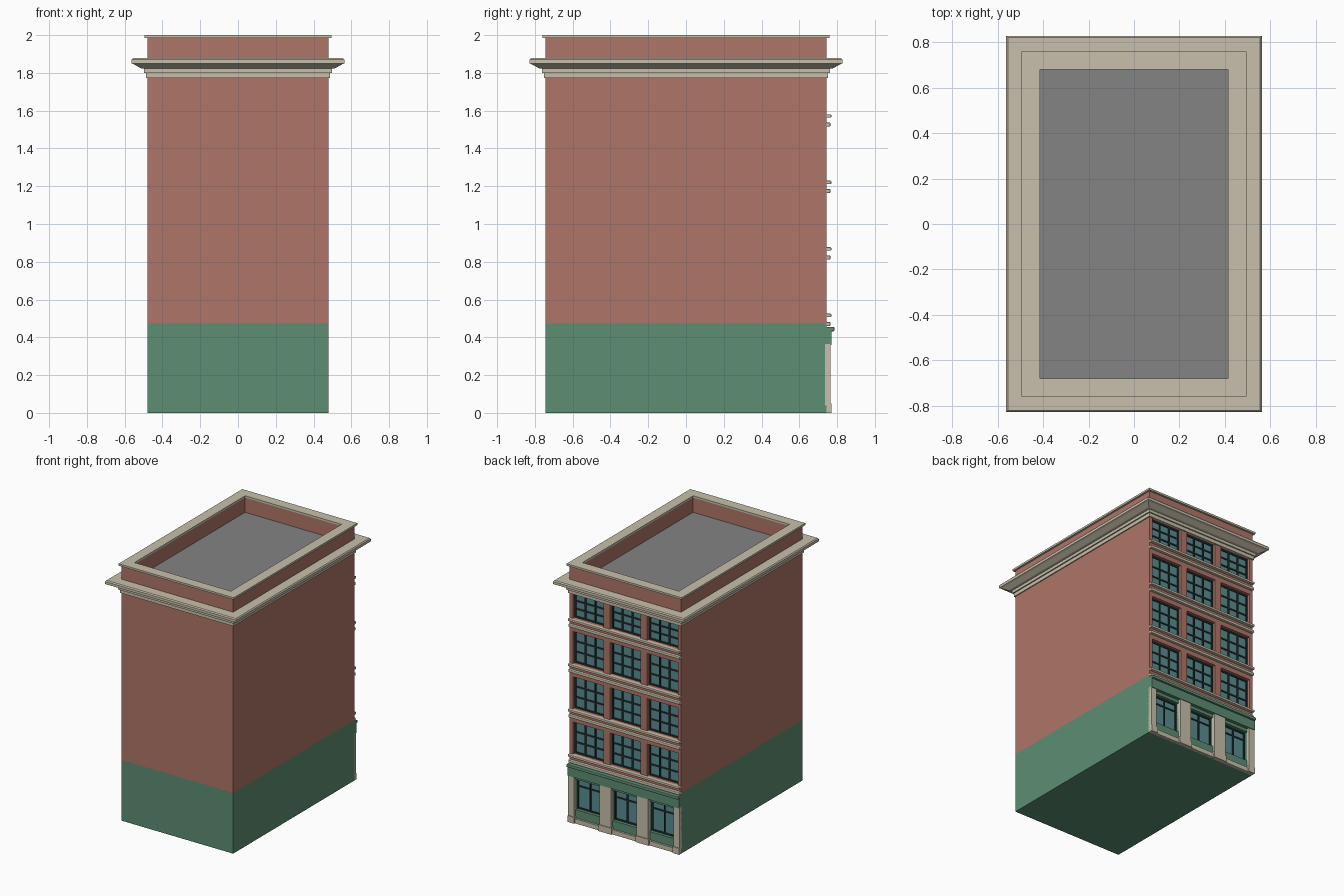
import bpy, bmesh
from mathutils import Matrix, Vector

cube = bpy.data.objects.get("Cube")
if cube:
    bpy.data.objects.remove(cube, do_unlink=True)


def material(name, r, g, b):
    m = bpy.data.materials.new(name)
    m.use_nodes = True
    m.diffuse_color = (r, g, b, 1)
    m.node_tree.nodes["Principled BSDF"].inputs["Base Color"].default_value = (r, g, b, 1)
    return m


BRICK = material("brick red", 0.43, 0.18, 0.138)
GREEN = material("painted green", 0.107, 0.27, 0.17)
STONE = material("cream stone", 0.578, 0.527, 0.413)
ROOF = material("roof grey", 0.23, 0.23, 0.23)
GLASS = material("teal glass", 0.1, 0.27, 0.28)
FRAME = material("dark frame", 0.02, 0.03, 0.032)

HX, HY = 0.48, 0.745          # half width and half depth of the walls
PITCH = 0.32                  # spacing of the window bays
BACK = HY - 0.035             # depth of the window recesses
BAYS = (-PITCH, 0, PITCH)


def make(name, bm, mat):
    bmesh.ops.recalc_face_normals(bm, faces=bm.faces)
    mesh = bpy.data.meshes.new(name)
    bm.to_mesh(mesh)
    bm.free()
    if mat:
        mesh.materials.append(mat)
    obj = bpy.data.objects.new(name, mesh)
    bpy.context.collection.objects.link(obj)
    return obj


def boxes(name, spans, mat):
    """One object of boxes, each given as (x0, x1, y0, y1, z0, z1)."""
    bm = bmesh.new()
    for x0, x1, y0, y1, z0, z1 in spans:
        centre = Vector((x0 + x1, y0 + y1, z0 + z1)) / 2
        size = (x1 - x0, y1 - y0, z1 - z0)
        bmesh.ops.create_cube(bm, size=1, matrix=Matrix.Translation(centre) @ Matrix.Diagonal((*size, 1)))
    return make(name, bm, mat)


def ring_moulding(name, profile, mat):
    """Sweep a closed (offset, z) profile round the wall rectangle with mitred corners."""
    bm = bmesh.new()
    rings = [[bm.verts.new((sx * (HX + o), sy * (HY + o), z))
              for sx, sy in ((-1, -1), (1, -1), (1, 1), (-1, 1))] for o, z in profile]
    for a, b in zip(rings, rings[1:] + rings[:1]):
        for i in range(4):
            j = (i + 1) % 4
            bm.faces.new((a[i], a[j], b[j], b[i]))
    return make(name, bm, mat)


def cut(obj, spans):
    cutter = boxes("cutter", spans, None)
    cutter.hide_render = True
    mod = obj.modifiers.new("openings", "BOOLEAN")
    mod.operation, mod.solver, mod.object = "DIFFERENCE", "EXACT", cutter
    bpy.context.view_layer.objects.active = obj
    bpy.ops.object.modifier_apply(modifier=mod.name)
    bpy.data.objects.remove(cutter, do_unlink=True)


def bevel(obj, width):
    mod = obj.modifiers.new("soft edges", "BEVEL")
    mod.width, mod.segments = width, 2


def glaze(name, openings, bars_x, bars_z, bar):
    """Glass plates, dark borders and glazing bars for openings (x0, x1, z0, z1)."""
    panes, frames = [], []
    for x0, x1, z0, z1 in openings:
        panes.append((x0, x1, BACK - 0.002, BACK + 0.004, z0, z1))
        for t in [0, 1] + bars_x:
            c = x0 + bar / 2 + t * (x1 - x0 - bar)
            frames.append((c - bar / 2, c + bar / 2, BACK, BACK + 0.012, z0, z1))
        for t in [0, 1] + bars_z:
            c = z0 + bar / 2 + t * (z1 - z0 - bar)
            frames.append((x0, x1, BACK, BACK + 0.011, c - bar / 2, c + bar / 2))
    boxes(name + "_glass", panes, GLASS)
    boxes(name + "_frames", frames, FRAME)


# Floors: sill height of each upper storey, and the openings in every bay
sills = [0.525 + 0.352 * i for i in range(4)]
upper = [(x - 0.132, x + 0.132, z, min(z + 0.25, 1.775)) for z in sills for x in BAYS]
shop = [(x - 0.11, x + 0.11, 0.1, 0.335) for x in BAYS]


def recesses(openings):
    return [(x0, x1, BACK, 1, z0, z1) for x0, x1, z0, z1 in openings]


# Walls: green ground storey and brick upper storeys with the sunken roof
ground = boxes("ground_storey", [(-HX, HX, -HY, HY, 0, 0.472)], GREEN)
cut(ground, recesses(shop))
walls = boxes("upper_storeys", [(-HX, HX, -HY, HY, 0.472, 1.99)], BRICK)
parapet = 0.063
cut(walls, recesses(upper) + [(parapet - HX, HX - parapet, parapet - HY, HY - parapet, 1.865, 2.2)])
boxes("roof_deck", [(parapet - HX, HX - parapet, parapet - HY, HY - parapet, 1.86, 1.87)], ROOF)

# Windows
glaze("upper_window", upper, [1 / 3, 2 / 3], [1 / 3, 2 / 3], 0.011)
glaze("shop_window", shop, [0.5], [0.76], 0.011)

# Cornice and parapet coping
ring_moulding("cornice", [(-0.01, 1.773), (0.008, 1.773), (0.008, 1.8), (0.018, 1.8),
                          (0.018, 1.822), (0.035, 1.825), (0.07, 1.845), (0.083, 1.85),
                          (0.083, 1.87), (0.076, 1.878), (-0.01, 1.878)], STONE)
ring_moulding("parapet_coping", [(-0.065, 1.985), (0.015, 1.985), (0.015, 2), (-0.065, 2)], STONE)

# Stone sills and string courses under each row of windows
bevel(boxes("window_sills", [(-HX, HX, HY - 0.01, HY + 0.024, z - 0.018, z) for z in sills], STONE), 0.004)
bevel(boxes("string_courses", [(-HX, HX, HY - 0.01, HY + 0.02, z - 0.066, z - 0.044) for z in sills], STONE), 0.006)

# Shopfront: pilasters, their bases, plinth, green fascia and its cap
posts = [(-HX, -0.43), (-0.21, -0.11), (0.11, 0.21), (0.43, HX)]
boxes("pilasters", [(a, b, HY - 0.01, HY + 0.02, 0.04, 0.365) for a, b in posts], STONE)
boxes("pilaster_bases", [(max(a - 0.006, -HX), min(b + 0.006, HX), HY - 0.01, HY + 0.025, 0, 0.05)
                         for a, b in posts], STONE)
boxes("plinth", [(-HX, HX, HY - 0.01, HY + 0.015, 0, 0.035)], STONE)
boxes("fascia", [(-HX, HX, HY - 0.01, HY + 0.025, 0.36, 0.436)], GREEN)
bevel(boxes("fascia_cap", [(-HX, HX, HY - 0.01, HY + 0.04, 0.432, 0.456)], GREEN), 0.005)
